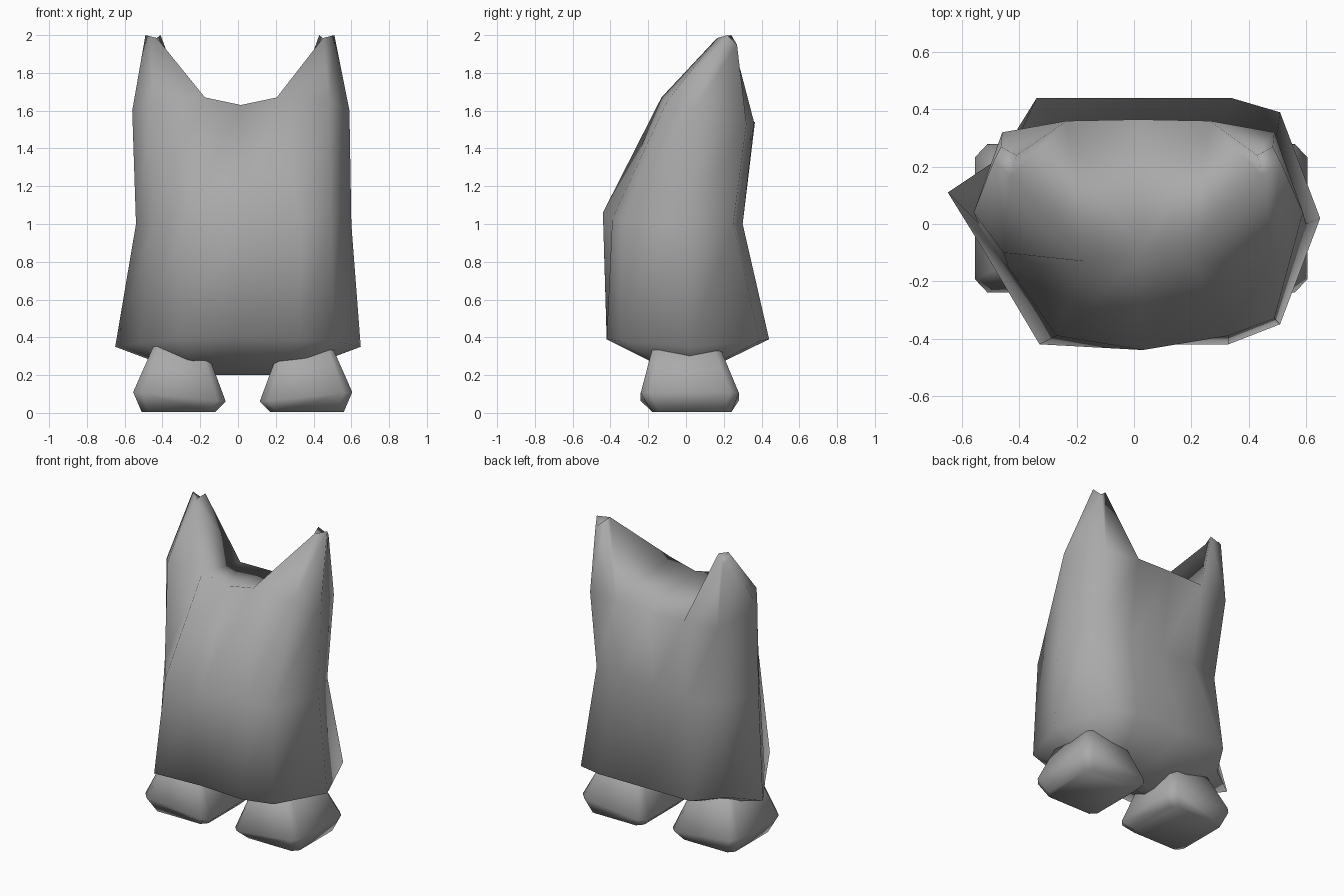
import bpy, bmesh

if "Cube" in bpy.data.objects:
    bpy.data.objects.remove(bpy.data.objects["Cube"])

grey = bpy.data.materials.new("mid grey")
grey.diffuse_color = (0.4, 0.4, 0.4, 1)
grey.use_nodes = True
grey.node_tree.nodes["Principled BSDF"].inputs["Base Color"].default_value = grey.diffuse_color


def finish(bm, name):
    """Turn a bmesh into a smooth grey object."""
    bmesh.ops.recalc_face_normals(bm, faces=bm.faces[:])
    for f in bm.faces:
        f.smooth = True
    me = bpy.data.meshes.new(name)
    bm.to_mesh(me)
    bm.free()
    me.materials.append(grey)
    ob = bpy.data.objects.new(name, me)
    bpy.context.collection.objects.link(ob)
    return ob


def bridge(bm, a, b):
    n = len(a)
    for i in range(n):
        j = (i + 1) % n
        bm.faces.new((a[i], a[j], b[j], b[i]))


# Body half outlines: front centre round the right side to back centre
# (x shift, points)
rings = [
    (0.0, [(0, -.04, .2), (.18, -.04, .2), (.22, -.02, .2), (.25, .01, .2),
           (.22, .04, .2), (.18, .05, .2), (0, .05, .2)]),
    (0.0, [(0, -.42, .40), (.33, -.42, .39), (.51, -.35, .38), (.65, .02, .35),
           (.51, .39, .38), (.34, .44, .39), (0, .44, .39)]),
    (.03, [(0, -.44, 1.06), (.3, -.39, 1.03), (.46, -.33, 1.02), (.57, 0, 1.0),
           (.46, .25, 1.0), (.25, .30, 1.0), (0, .30, 1.0)]),
    (.015, [(0, -.12, 1.63), (.19, -.13, 1.67), (.47, -.1, 1.65), (.575, .04, 1.6),
            (.475, .32, 1.53), (.25, .36, 1.54), (0, .365, 1.54)]),
]
# The left flank is cut back at the corners: (ring, point) -> place
left_flank = {
    (1, 10): (-.52, -.10, .37), (1, 9): (-.65, .11, .35), (1, 8): (-.47, .23, .37),
    (2, 10): (-.44, -.15, 1.02),
}
bm = bmesh.new()
loops = []
for r, (shift, half) in enumerate(rings):
    pts = half + [(-x, y, z) for x, y, z in half[-2:0:-1]]
    pts = [(x + shift, y, z) for x, y, z in pts]
    loops.append([bm.verts.new(left_flank.get((r, i), p)) for i, p in enumerate(pts)])
for low, high in zip(loops, loops[1:]):
    bridge(bm, low, high)
bm.faces.new(loops[0])

# Ears and the saddle between them
top = loops[-1]
ear_tip = [(.44, .165, 1.985), (.50, .22, 2.0), (.475, .27, 1.95), (.42, .24, 2.0)]
for s in (1, -1):
    F, FS, S, BS, B = [top[i if s > 0 else 12 - i] for i in range(1, 6)]
    a, b, c, d = [bm.verts.new((s * x + .01, y, z)) for x, y, z in ear_tip]
    for face in ((F, FS, a), (FS, S, b, a), (S, BS, c, b), (BS, B, d, c),
                 (B, F, a, d), (a, b, c, d), (top[0], F, B, top[6])):
        bm.faces.new(face)
finish(bm, "body")

# Feet: chunky tapered blocks with trimmed corners
foot_rings = [  # inner x, outer x, front y, back y, inner z, outer z
    (.14, .53, -.18, .24, .01, .01),
    (.085, .575, -.24, .28, .06, .11),
    (.20, .46, -.17, .17, .37, .37),
]


def foot(side, shift, name):
    bm = bmesh.new()
    levels = []
    for x0, x1, y0, y1, z0, z1 in foot_rings:
        cx, cy = (x1 - x0) * .09, (y1 - y0) * .09
        pts = [(x0 + cx, y0), (x1 - cx, y0), (x1, y0 + cy), (x1, y1 - cy),
               (x1 - cx, y1), (x0 + cx, y1), (x0, y1 - cy), (x0, y0 + cy)]
        levels.append([bm.verts.new((side * x + shift, y,
                       z0 + (z1 - z0) * (x - x0) / (x1 - x0))) for x, y in pts])
    for low, high in zip(levels, levels[1:]):
        bridge(bm, low, high)
    bm.faces.new(levels[0])
    bm.faces.new(levels[-1])
    for v in levels[0]:
        v.co.z = 0.005
    finish(bm, name)


foot(-1, .02, "left_foot")
foot(1, .03, "right_foot")
